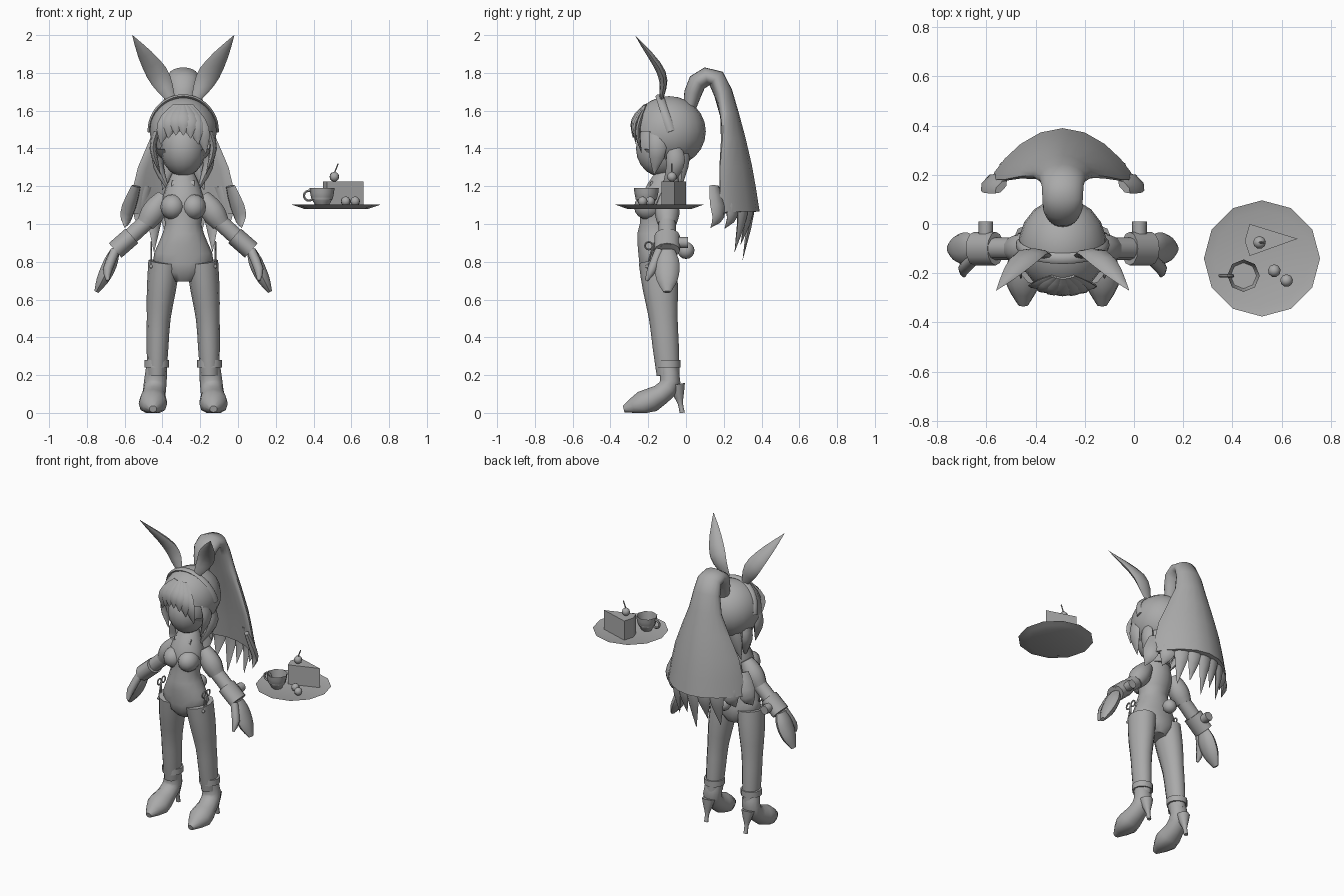
import bpy, bmesh, math
from mathutils import Vector, Matrix

cube = bpy.data.objects.get("Cube")
if cube:
    bpy.data.objects.remove(cube, do_unlink=True)

X, Y, Z = Matrix.Identity(3)
figure_origin = Vector((-.29, 0, 0))
tray_origin = Vector((.52, -.14, 1.08))
origin = figure_origin

clay = bpy.data.materials.new("plain_grey")
clay.use_nodes = True
clay.diffuse_color = (.4, .4, .4, 1)
clay.node_tree.nodes["Principled BSDF"].inputs["Base Color"].default_value = clay.diffuse_color


def finish(name, bm, angle=50):
    bmesh.ops.remove_doubles(bm, verts=bm.verts, dist=.0005)
    bmesh.ops.recalc_face_normals(bm, faces=bm.faces)
    mesh = bpy.data.meshes.new(name)
    bm.to_mesh(mesh)
    bm.free()
    mesh.materials.append(clay)
    obj = bpy.data.objects.new(name, mesh)
    obj.location = origin
    bpy.context.collection.objects.link(obj)
    bpy.ops.object.select_all(action='DESELECT')
    obj.select_set(True)
    bpy.context.view_layer.objects.active = obj
    bpy.ops.object.shade_smooth_by_angle(angle=math.radians(angle))


def spline(values, t):
    """Smooth curve through evenly spaced values, for t from start to end."""
    last = len(values) - 1
    i = min(int(t * last), last - 1)
    f = t * last - i
    b, c = values[i], values[i + 1]
    a = values[i - 1] if i else b * 2 - c
    d = values[i + 2] if i + 2 <= last else c * 2 - b
    return b + (c - a) * (f / 2) + (a * 2 - b * 5 + c * 4 - d) * (f * f / 2) \
        + (b * 3 - a - c * 3 + d) * (f ** 3 / 2)


def bridge(bm, rings):
    sides = len(rings[0])
    for low, high in zip(rings, rings[1:]):
        for i in range(sides):
            j = (i + 1) % sides
            bm.faces.new((low[i], low[j], high[j], high[i]))
    bm.faces.new(rings[0])
    return bm.faces.new(rings[-1])


def tube(name, path, widths, flat=1, axis=X, sides=10, thick=1, curl=0, hollow=None):
    """Loft ellipses along a smooth path; widths are spread evenly along it."""
    bm = bmesh.new()
    path = [Vector(p) for p in path]
    steps = 2 * max(len(path), len(widths)) - 2
    spots = [spline(path, i / steps) for i in range(steps + 1)]
    rings = []
    for i, spot in enumerate(spots):
        tangent = (spots[min(i + 1, steps)] - spots[max(i - 1, 0)]).normalized()
        across = (axis - tangent * axis.dot(tangent)).normalized()
        through = tangent.cross(across)
        width = max(spline(widths, i / steps), .001)
        depth = min(width * flat, thick)
        ring = []
        for k in range(sides):
            turn = math.tau * k / sides
            v = spot + across * width * math.cos(turn) + through * depth * math.sin(turn)
            v.y -= curl * max(width - .08, 0) * math.cos(turn) ** 2
            v.z = max(v.z, 0)
            ring.append(bm.verts.new(v))
        rings.append(ring)
    lid = bridge(bm, rings)
    if hollow:
        bmesh.ops.recalc_face_normals(bm, faces=bm.faces)
        bmesh.ops.inset_region(bm, faces=[lid], thickness=hollow[0], depth=-hollow[1])
    finish(name, bm)


def ball(name, centre, radii, segments=12, keep=None):
    bm = bmesh.new()
    place = Matrix.Translation(centre) @ Matrix.Diagonal((*radii, 1))
    bmesh.ops.create_uvsphere(bm, u_segments=segments, v_segments=segments * 2 // 3,
                              radius=1, matrix=place)
    if keep:
        gone = [f for f in bm.faces if not keep(f.calc_center_median())]
        bmesh.ops.delete(bm, geom=gone, context='FACES')
    finish(name, bm)


def circle(centre, across, up, radius, parts=8):
    turns = [math.tau * i / parts for i in range(parts + 1)]
    return [Vector(centre) + (across * math.cos(a) + up * math.sin(a)) * radius for a in turns]


# Torso, collar, tail and bow knot
tube("torso", [(0, -.14, .7), (0, -.16, 1), (0, -.1, 1.3)],
     [.07, .16, .13, .095, .115, .09, .045], flat=.9, sides=14, thick=.1)
tube("collar", [(0, -.1, 1.19), (0, -.1, 1.25)], [.075, .055], sides=12)
ball("tail", (0, 0, .86), [.045] * 3)
ball("bow_knot", (0, -.185, 1.2), [.017] * 3, 8)

# Face and hair cap, open at the front
skull = Vector((0, -.09, 1.49))
skull_size = Vector((.18, .195, .187))
ball("face", (0, -.13, 1.4), (.12, .135, .15), 16)
ball("hair_cap", skull, skull_size, 18,
     keep=lambda c: c.z > 1.47 or c.y > -.19 or abs(c.x) > .14)


def on_brow(x, z):
    """Point just in front of the skull, hanging straight below its middle."""
    inside = 1 - (x / skull_size.x) ** 2 - (max(z - skull.z, 0) / skull_size.z) ** 2
    return Vector((x, skull.y - skull_size.y * math.sqrt(max(inside, .02)), z))


# Fringe strands fanning out from the crown
for i in range(-3, 4):
    tip = .04 * i
    low = 1.47 - 5 * (tip + .02) ** 2
    tube("fringe_strand", [on_brow(tip * .3, 1.63), on_brow(tip * .8, (1.63 + low) / 2),
                           on_brow(tip, low)], [.015, .04, .035, 0], flat=.35, sides=8)

# Ponytail: arched root opening into a curved fan with pointed ends
tube("ponytail", [(0, .02, 1.62), (0, .06, 1.75), (0, .16, 1.77), (0, .23, 1.58),
                  (0, .3, 1.3), (0, .34, 1.06)],
     [.05, .08, .085, .12, .24, .29], flat=.7, sides=20, thick=.05, curl=.75)
for i in range(-4, 5):
    u = i / 4
    y = .34 - .17 * u * u
    tip = .81 + .17 * u * u + .07 * (i % 2)
    tube("ponytail_tip", [(.25 * u, y - .02, 1.2), (.3 * u, y, 1.05), (.31 * u, y - .04, tip)],
         [.035, .055, .035, 0], flat=.45, axis=Vector((1, -u, 0)), sides=6)

# Headband arching over the crown
arch = [math.radians(15 * i) for i in range(-6, 7)]
tube("headband", [(skull_size.x * math.sin(a), -.08 - .06 * math.cos(a),
                   skull.z + skull_size.z * math.cos(a)) for a in arch],
     [.022, .022], flat=.5, axis=Y, sides=6)

for side, word in ((1, "left_"), (-1, "right_")):
    def limb(name, path, widths, **shape):
        tube(word + name, [(p[0] * side, p[1], p[2]) for p in path], widths, **shape)

    limb("ear", [(.06, -.13, 1.65), (.14, -.13, 1.8), (.27, -.27, 2)],
         [.02, .045, .058, .04, 0], flat=.4, sides=8)

    # Locks beside the face, neck and nape
    limb("cheek_lock", [(.13, -.16, 1.52), (.16, -.15, 1.4), (.12, -.17, 1.26)],
         [.03, .045, .04, 0], flat=.4, axis=Y, sides=8)
    limb("neck_lock", [(.13, -.06, 1.4), (.13, -.06, 1.3), (.07, -.13, 1.16)],
         [.04, .05, .035, 0], flat=.6, axis=Y, sides=8)
    limb("nape_lock", [(.06, -.01, 1.4), (.08, -.02, 1.3), (.11, -.03, 1.18)],
         [.05, .045, 0], flat=.7, sides=8)

    # Bust and bow tie
    ball(word + "bust", (side * .055, -.2, 1.09), (.066, .075, .068))
    limb("bow_wing", [(0, -.185, 1.2), (.06, -.18, 1.2)], [.01, .025, .03],
         flat=.4, axis=Z, sides=8)

    # Arm with puffed sleeve, cuff and hand
    shoulder, elbow, wrist, palm, fingertip = [
        Vector((x, -.1, z)) for x, z in ((.1, 1.15), (.2, 1), (.36, .86), (.4, .76), (.46, .64))]
    limb("sleeve", [shoulder, elbow], [.04, .06, .065, .05], axis=Y)
    limb("forearm", [elbow.lerp(shoulder, .1), wrist], [.046, .046], axis=Y)
    limb("cuff", [elbow.lerp(wrist, .45), wrist], [.068, .068], flat=.75, axis=Y, sides=12)
    button = elbow.lerp(wrist, .7)
    limb("cuff_link", [button + Y * .06, button + Y * .11], [.03, .03], sides=8)
    limb("hand", [wrist, palm, fingertip], [.042, .062, .066, .055, .02], flat=.6, axis=Y)
    limb("thumb", [wrist - Y * .04, palm - Y * .08, palm - Y * .11 - Z * .06],
         [.025, .025, .008], sides=8)

    # Leg, turn-up and heeled shoe
    hip, knee, ankle = Vector((.1, -.15, .8)), Vector((.13, -.12, .5)), Vector((.14, -.095, .2))
    limb("leg", [hip, knee, ankle], [.085, .077, .063, .058, .05], flat=1.2, sides=12, thick=.1)
    limb("turn_up", [ankle + Z * .04, ankle + Z * .08], [.066, .066], sides=12)
    limb("shoe", [ankle + Z * .05, (.15, -.09, .14), (.16, -.2, .06), (.16, -.33, .02)],
         [.055, .06, .062, .075, .02], flat=.9, sides=12)
    limb("shoe_heel", [(.15, -.05, .15), (.15, -.02, 0)], [.045, .03, .014, .014], sides=8)

    # Laced bow on the hip
    lace = Vector((.17, -.175, .885))
    for turn in (-1, 1):
        limb("hip_loop", circle(lace + Y * .022 * turn, Y, Z, .02), [.005, .005], sides=5)
        end = lace + Y * (turn - 1) * .015 - Z * .11
        limb("hip_string", [lace, end], [.005, .005], sides=5)
        ball(word + "hip_bead", (end.x * side, end.y, end.z), [.01] * 3, 8)

# Serving tray, with everything on it placed from its centre
origin = tray_origin
tube("tray", [(0, 0, 0), (0, 0, .023)], [.17, .236], sides=12, hollow=(.04, .01))

# Cake slice
bm = bmesh.new()
outline = [(-.05, .14), (-.07, .07), (-.05, .01), (.145, .08)]
bridge(bm, [[bm.verts.new((x, y, z)) for x, y in outline] for z in (.01, .145)])
finish("cake_slice", bm, 30)

# Cherries, with a stem on the top one
for spot in ((-.01, .065, .17), (.05, -.05, .04), (.1, -.09, .04)):
    ball("cherry", spot, [.026] * 3, 9)
tube("cherry_stem", [(-.01, .065, .19), (.01, .065, .24)], [.004, .004], sides=5)

# Hollow teacup with a ring handle
cup = Vector((-.075, -.07, .01))
tube("teacup", [cup, cup + Z * .1], [.03, .058, .066], sides=8, hollow=(.01, .06))
tube("teacup_handle", circle(cup + Vector((-.07, 0, .06)), X, Z, .026), [.007, .007],
     axis=Y, sides=6)
